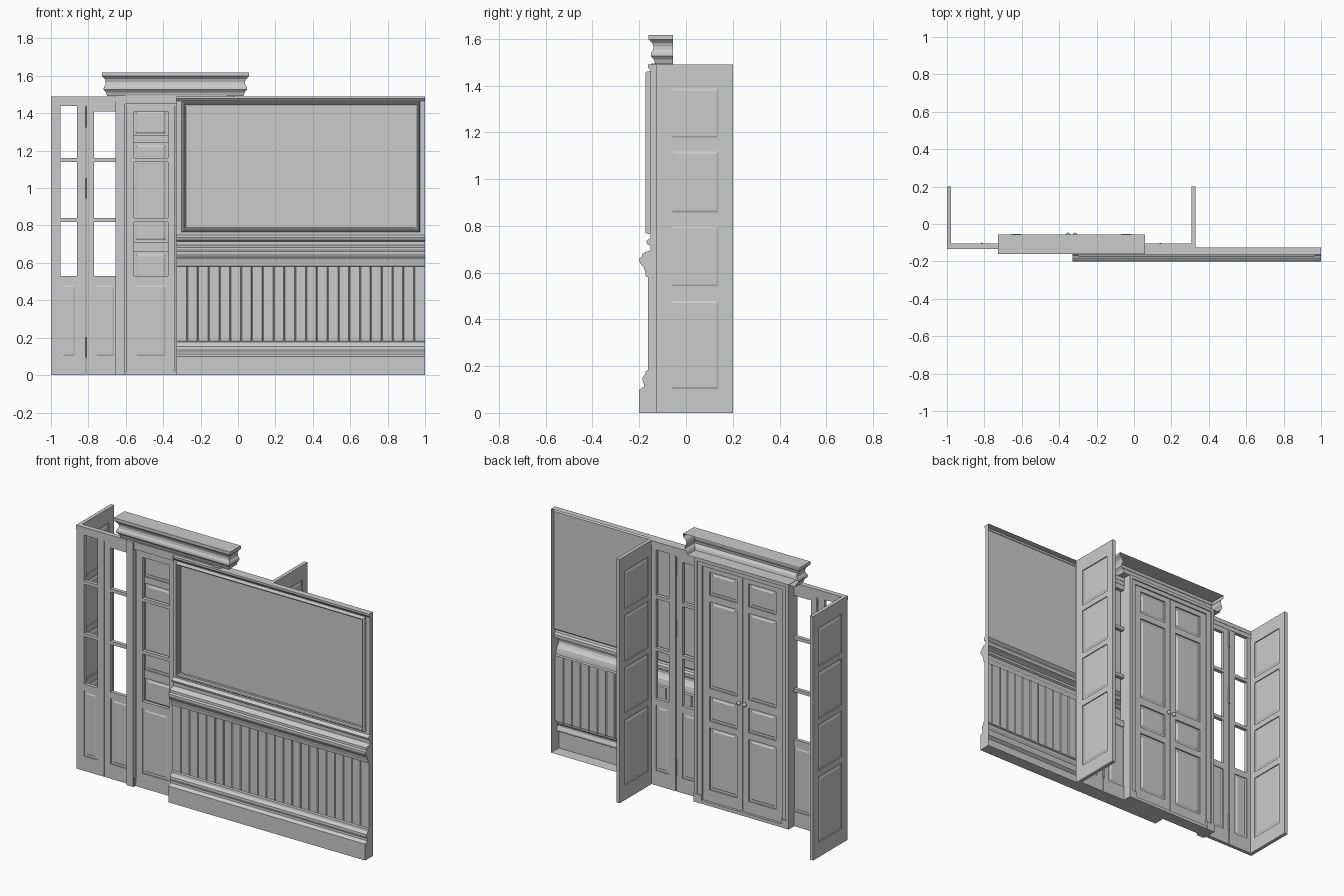
import bpy, bmesh, math

if "Cube" in bpy.data.objects:
    bpy.data.objects.remove(bpy.data.objects["Cube"])

CX = -0.335  # centre line of the doorway


def finish(name, bm, recalc=True):
    if recalc:
        bmesh.ops.recalc_face_normals(bm, faces=bm.faces)
    me = bpy.data.meshes.new(name)
    bm.to_mesh(me)
    bm.free()
    ob = bpy.data.objects.new(name, me)
    bpy.context.collection.objects.link(ob)
    return ob


def hexa(bm, lo, hi):
    """Closed solid between two matching four-point loops."""
    a = [bm.verts.new(p) for p in lo]
    b = [bm.verts.new(p) for p in hi]
    bm.faces.new(a[::-1])
    bm.faces.new(b)
    for i in range(4):
        j = (i + 1) % 4
        bm.faces.new((a[i], a[j], b[j], b[i]))


def rect(u0, u1, z0, z1, d, axis, i=0.0):
    pts = [(u0 + i, z0 + i), (u1 - i, z0 + i), (u1 - i, z1 - i), (u0 + i, z1 - i)]
    return [(u, d, z) if axis == 'x' else (d, u, z) for u, z in pts]


def slab(bm, u0, u1, z0, z1, d0, d1, axis='x'):
    hexa(bm, rect(u0, u1, z0, z1, d0, axis), rect(u0, u1, z0, z1, d1, axis))


def box(name, x0, x1, y0, y1, z0, z1):
    bm = bmesh.new()
    slab(bm, x0, x1, z0, z1, y0, y1)
    return finish(name, bm)


def leaf(name, u, o, z, rows, d, solid, axis='x', rec=0.006):
    """Stiles and rails around one column of openings; solid rows get raised panels."""
    bm = bmesh.new()
    slab(bm, u[0], o[0], z[0], z[1], *d, axis)
    slab(bm, o[1], u[1], z[0], z[1], *d, axis)
    edges = [z[0]] + [v for r in rows for v in r] + [z[1]]
    for a, b in zip(edges[::2], edges[1::2]):
        slab(bm, o[0], o[1], a, b, *d, axis)
    for k in solid:
        r = rows[k]
        p0, p1 = d[0] + rec, d[1] - rec
        slab(bm, o[0], o[1], *r, p0, p1, axis)
        for a, s in ((p0, -1), (p1, 1)):
            hexa(bm, rect(*o, *r, a, axis, 0.012),
                 rect(*o, *r, a + s * rec * 0.6, axis, 0.02))
    return finish(name, bm)


def flip(pair, right):
    return tuple(sorted(2 * CX - v for v in pair)) if right else pair


# ---- glazed screen, side panels and doors, mirrored about the doorway centre
SCREEN = (-0.13, -0.108)
glass = [(0.09, 0.49), (0.53, 0.82), (0.84, 1.14), (1.16, 1.41)]
tall = glass[:3] + [(1.16, 1.445)]
side_rows = [(0.09, 0.49), (0.53, 0.81), (0.845, 1.13), (1.165, 1.40)]
door_rows = [(0.09, 0.47), (0.51, 0.66), (0.71, 1.24), (1.28, 1.42)]
for right in (False, True):
    t = "right" if right else "left"
    f = lambda a, b: flip((a, b), right)
    leaf("sidelight_" + t, f(-1, -0.815), f(-0.95, -0.86), (0, 1.46), tall, SCREEN, [0])
    leaf("outer_leaf_" + t, f(-0.81, -0.61), f(-0.77, -0.65), (0, 1.44), glass, SCREEN, [0])
    leaf("inner_leaf_" + t, f(-0.60, -0.337), f(-0.555, -0.375), (0, 1.44), glass, SCREEN, [0])
    leaf("side_panel_" + t, (-0.13, 0.2), (-0.075, 0.15), (0, 1.49), side_rows,
         f(-1, -0.978), range(4), 'y')

    # panelled door, two columns of raised panels
    leaf("door_leaf_" + t, f(-0.606, -0.336), f(-0.56, -0.375), (0.02, 1.45), door_rows,
         (-0.102, -0.07), range(4), rec=0.009)

    # stepped door casing with plinth block
    box("casing_" + t, *f(-0.65, -0.605), -0.148, -0.062, 0, 1.495)
    box("casing_bead_" + t, *f(-0.655, -0.635), -0.142, -0.055, 0, 1.495)
    box("casing_plinth_" + t, *f(-0.656, -0.603), -0.14, -0.054, 0, 0.05)

    # hinges
    bm = bmesh.new()
    x = f(-0.812, -0.812)[0]
    for zc in (0.15, 1.0, 1.38):
        r = bmesh.ops.create_cone(bm, cap_ends=True, segments=10, radius1=0.006,
                                  radius2=0.006, depth=0.11)
        bmesh.ops.translate(bm, verts=r['verts'], vec=(x, -0.106, zc))
    finish("hinges_" + t, bm)

    # door knob
    bm = bmesh.new()
    bmesh.ops.create_uvsphere(bm, u_segments=14, v_segments=8, radius=0.012)
    bmesh.ops.translate(bm, verts=bm.verts, vec=(f(-0.354, -0.354)[0], -0.058, 0.68))
    for fc in bm.faces:
        fc.smooth = True
    finish("knob_" + t, bm)

box("screen_head", -1, 0.33, -0.13, -0.106, 1.44, 1.47)
box("screen_cap", -1, 0.33, -0.134, -0.104, 1.465, 1.49)
box("door_head", -0.65, -0.02, -0.14, -0.062, 1.45, 1.495)
box("door_head_bead", -0.655, -0.015, -0.13, -0.055, 1.475, 1.495)
box("threshold", -0.65, -0.02, -0.13, -0.055, 0, 0.02)

# ---- cornice: moulded front and returns, open at the back
bm = bmesh.new()
prof = [(0.028, 1.493), (0.022, 1.512), (0.009, 1.527), (0.011, 1.54), (0.019, 1.553),
        (0.021, 1.567), (0.016, 1.582), (0.004, 1.594), (0, 1.598), (0, 1.617)]
loops = []
for i, z in prof:
    xl, xr, yf, yb = -0.728 + i, 0.058 - i, -0.16 + i, -0.056
    loops.append([bm.verts.new(p) for p in
                  ((xl, yb, z), (xl, yf, z), (xr, yf, z), (xr, yb, z))])
for a, b in zip(loops, loops[1:]):
    for k in range(3):
        bm.faces.new((a[k], a[k + 1], b[k + 1], b[k]))
bm.faces.new(loops[-1])
bm.faces.new(loops[0][::-1])
finish("cornice", bm, False)

# ---- wainscot wall: moulded shell, open at the back
X0, X1, YB = -0.33, 1.0, -0.125
base = [(YB, 0), (-0.2, 0), (-0.2, 0.1), (-0.18, 0.112), (-0.179, 0.122), (-0.187, 0.14),
        (-0.186, 0.152), (-0.174, 0.166), (-0.172, 0.178), (-0.162, 0.182)]
upper = [(-0.162, 0.58), (-0.172, 0.584), (-0.174, 0.6), (-0.179, 0.62), (-0.192, 0.635),
         (-0.199, 0.648), (-0.199, 0.662), (-0.188, 0.668), (-0.187, 0.682), (-0.168, 0.69),
         (-0.152, 0.695), (-0.152, 0.715), (-0.166, 0.722), (-0.17, 0.735),
         (-0.152, 0.748), (-0.152, 1.465), (-0.158, 1.472), (-0.163, 1.478),
         (-0.163, 1.49), (YB, 1.49)]


def extrude(name, pts):
    bm = bmesh.new()
    a = [bm.verts.new((X0, *p)) for p in pts]
    b = [bm.verts.new((X1, *p)) for p in pts]
    for i in range(len(pts) - 1):
        bm.faces.new((a[i], b[i], b[i + 1], a[i + 1]))
    return finish(name, bm, False)


extrude("baseboard", base)
extrude("chair_rail_and_upper_wall", upper)

bm = bmesh.new()
bm.faces.new([bm.verts.new((X1, *p)) for p in base + upper][::-1])
bm.faces.new([bm.verts.new((X0, *p)) for p in base + upper])
bm.normal_update()
for fc in bm.faces:  # end caps face outward
    if fc.normal.x * (fc.calc_center_median().x - 0.3) < 0:
        fc.normal_flip()
finish("wall_ends", bm, False)

# grooved boards
bm = bmesh.new()
N = 23
w = (X1 - X0) / N
path = [(X0, -0.162)]
for k in range(1, N):
    c = X0 + k * w
    path += [(c - 0.004, -0.162), (c, -0.157), (c + 0.004, -0.162)]
path.append((X1, -0.162))
rows = [[bm.verts.new((x, y, z)) for x, y in path] for z in (0.182, 0.58)]
for i in range(len(path) - 1):
    bm.faces.new((rows[0][i], rows[0][i + 1], rows[1][i + 1], rows[1][i]))
finish("grooved_boards", bm, False)

# picture-frame moulding on the upper wall
bm = bmesh.new()
fp = [(0, -0.152), (0.002, -0.168), (0.007, -0.174), (0.013, -0.172), (0.016, -0.16),
      (0.022, -0.158), (0.024, -0.152)]
loops = [[bm.verts.new(p) for p in rect(-0.302, 0.972, 0.765, 1.462, y, 'x', i)]
         for i, y in fp]
for a, b in zip(loops, loops[1:]):
    for k in range(4):
        j = (k + 1) % 4
        bm.faces.new((a[k], a[j], b[j], b[k]))
finish("wall_frame_moulding", bm, False)
